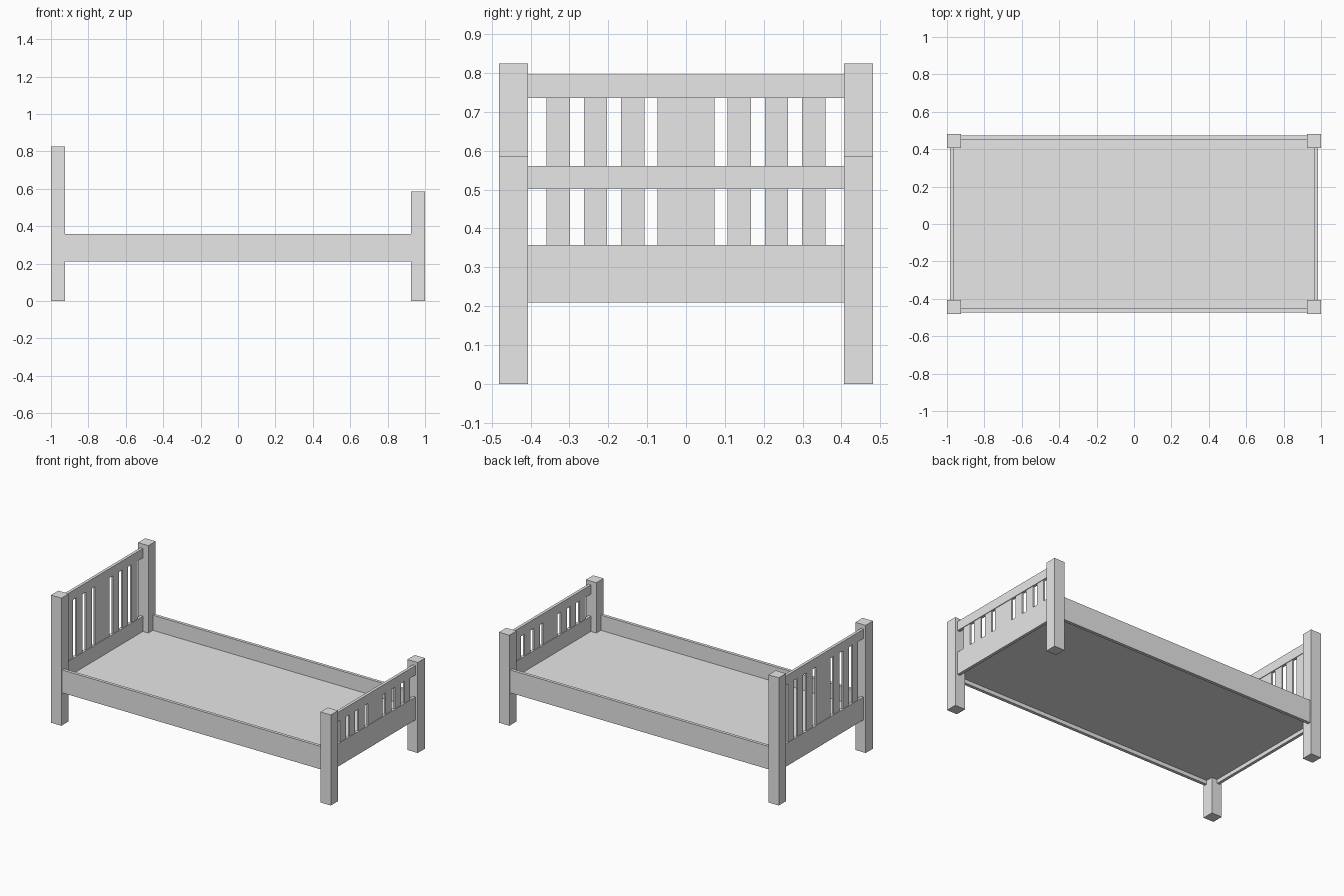
import bpy

cube = bpy.data.objects.get("Cube")
if cube:
    bpy.data.objects.remove(cube, do_unlink=True)

# One plain grey finish
grey = bpy.data.materials.new("plain_grey")
grey.use_nodes = True
COLOUR = (0.8, 0.8, 0.8, 1)
grey.diffuse_color = COLOUR
grey.node_tree.nodes["Principled BSDF"].inputs["Base Color"].default_value = COLOUR


def box(name, x, y, z):
    """Box from (min, max) ranges along each axis."""
    ranges = (x, y, z)
    bpy.ops.mesh.primitive_cube_add(size=1, location=[(a + b) / 2 for a, b in ranges])
    ob = bpy.context.object
    ob.name = name
    ob.scale = [abs(b - a) for a, b in ranges]
    bpy.ops.object.transform_apply(location=False, rotation=False, scale=True)
    ob.data.materials.append(grey)
    return ob


HALF_L, HALF_W, POST = 1.0, 0.481, 0.074
RAIL_LOW, RAIL_TOP = 0.21, 0.358
BAR = 0.06
in_x, in_y = HALF_L - POST, HALF_W - POST      # inner faces of the posts
END_IN, END_OUT = 0.965, 0.984                 # end boards
SIDE_IN, SIDE_OUT = 0.453, 0.473               # side boards
SLAT_IN, SLAT_OUT = 0.969, 0.980               # slats sit slightly recessed

# Slat centres and widths: a broad middle panel with three slats each side
slats = [(0, 0.148)] + [(s * c, 0.06) for s in (-1, 1) for c in (0.137, 0.233, 0.329)]


def end_frame(name, sign, post_top, bar_top):
    def across(a, b):
        return sorted((sign * a, sign * b))

    # Corner posts
    for side, label in ((-1, "right"), (1, "left")):
        box(f"{name}_{label}_post", across(in_x, HALF_L),
            sorted((side * in_y, side * HALF_W)), (0, post_top))
    # Lower board and upper bar
    box(f"{name}_lower_board", across(END_IN, END_OUT), (-in_y, in_y), (RAIL_LOW, RAIL_TOP))
    box(f"{name}_top_bar", across(END_IN, END_OUT), (-in_y, in_y), (bar_top - BAR, bar_top))
    # Upright slats
    for i, (c, w) in enumerate(slats):
        box(f"{name}_slat_{i + 1}", across(SLAT_IN, SLAT_OUT),
            (c - w / 2, c + w / 2), (RAIL_TOP, bar_top - BAR))


end_frame("headboard", -1, 0.825, 0.796)
end_frame("footboard", 1, 0.585, 0.561)

# Long side rails
for side, label in ((-1, "right"), (1, "left")):
    box(f"{label}_side_rail", (-in_x, in_x),
        sorted((side * SIDE_IN, side * SIDE_OUT)), (RAIL_LOW, RAIL_TOP))

# Flat bed base held inside the rails
box("bed_base", (-END_IN, END_IN), (-SIDE_IN, SIDE_IN), (0.235, 0.26))
